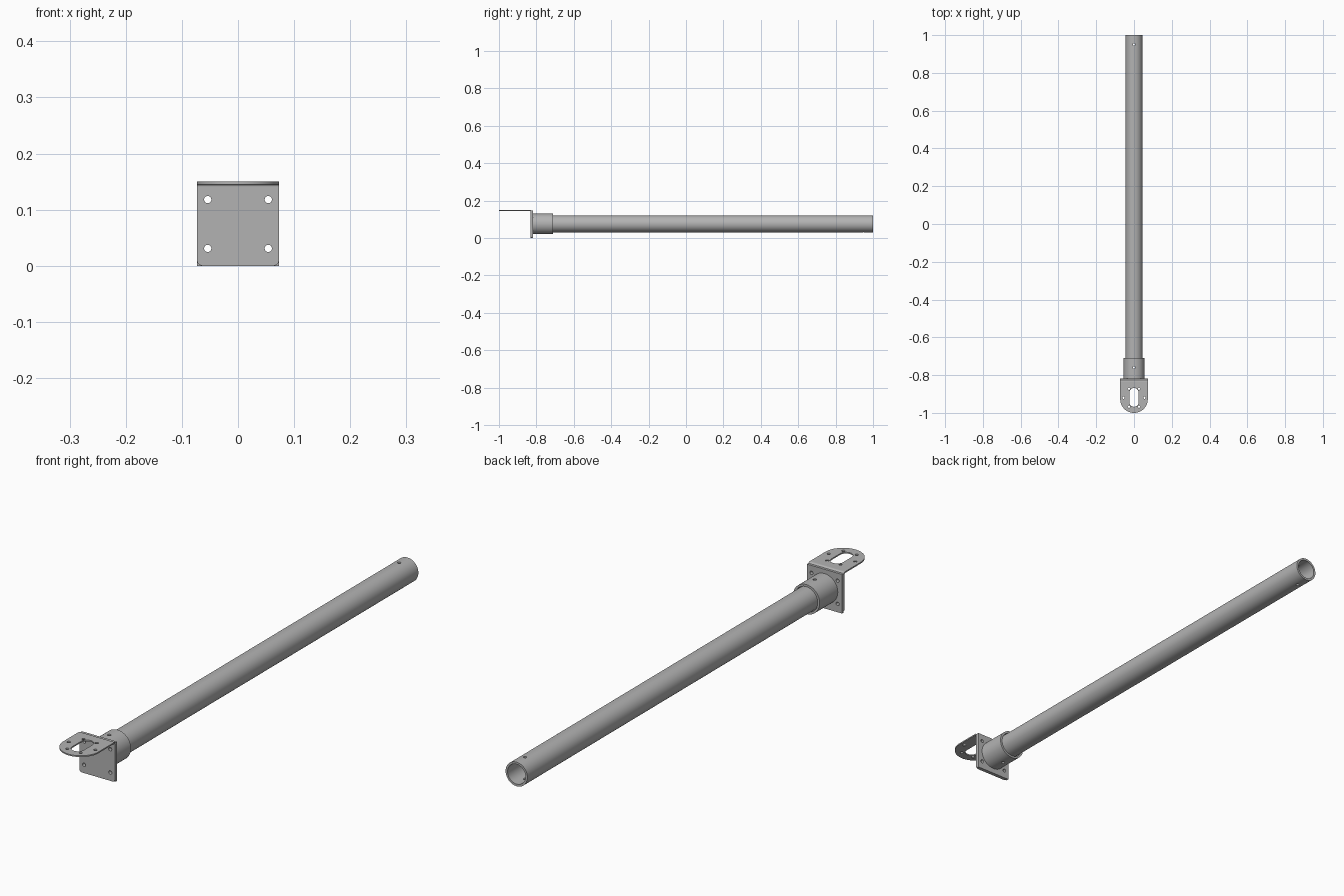
import bpy
import bmesh
from math import cos, sin, pi, radians
from mathutils import Matrix

cube = bpy.data.objects.get("Cube")
if cube:
    bpy.data.objects.remove(cube, do_unlink=True)

steel = bpy.data.materials.new("grey_steel")
steel.use_nodes = True
GREY = (0.45, 0.45, 0.45, 1)
steel.diffuse_color = GREY
steel.node_tree.nodes["Principled BSDF"].inputs["Base Color"].default_value = GREY

STAND = Matrix.Rotation(pi / 2, 4, "X")  # sheet outline (x, y) becomes (x, z)
FLAT = Matrix.Identity(4)
HALF = 0.073      # half width of the plates
SHEET = 0.005     # bracket sheet thickness
BEND = 0.009      # outer bend radius
AXIS = 0.075      # height of the tube axis
FACE = -0.826     # plane where bracket and flange meet


def arc(cx, cy, r, start, end, n=12):
    steps = [radians(start + (end - start) * i / n) for i in range(n + 1)]
    return [(cx + r * cos(a), cy + r * sin(a)) for a in steps]


def circle(cx, cy, r, n=24):
    return arc(cx, cy, r, 0, 360, n)[:-1]


def sheet(name, loops, thickness, turn, offset):
    """Extrude an outline with holes into a solid sheet."""
    curve = bpy.data.curves.new(name, "CURVE")
    curve.dimensions = "2D"
    curve.fill_mode = "BOTH"
    curve.extrude = thickness / 2
    for loop in loops:
        spline = curve.splines.new("POLY")
        spline.points.add(len(loop) - 1)
        for point, (x, y) in zip(spline.points, loop):
            point.co = (x, y, 0, 1)
        spline.use_cyclic_u = True
    temp = bpy.data.objects.new(name + "_outline", curve)
    bpy.context.collection.objects.link(temp)
    graph = bpy.context.evaluated_depsgraph_get()
    mesh = bpy.data.meshes.new_from_object(temp.evaluated_get(graph))
    bpy.data.objects.remove(temp, do_unlink=True)
    bm = bmesh.new()
    bm.from_mesh(mesh)
    bmesh.ops.remove_doubles(bm, verts=bm.verts, dist=0.00001)
    bmesh.ops.transform(bm, matrix=Matrix.Translation(offset) @ turn, verts=bm.verts)
    bmesh.ops.recalc_face_normals(bm, faces=bm.faces)
    bm.to_mesh(mesh)
    bm.free()
    mesh.materials.clear()
    mesh.materials.append(steel)
    obj = bpy.data.objects.new(name, mesh)
    bpy.context.collection.objects.link(obj)
    return obj


def smooth(obj):
    bpy.ops.object.select_all(action="DESELECT")
    obj.select_set(True)
    bpy.context.view_layer.objects.active = obj
    bpy.ops.object.shade_smooth_by_angle(angle=radians(30))


def pipe(name, outer, inner, start, end, pin_holes):
    """Hollow pipe along y with vertical pin holes drilled through."""
    rings = [circle(0, 0, outer, 48), circle(0, 0, inner, 48)]
    obj = sheet(name, rings, end - start, STAND, (0, (start + end) / 2, AXIS))
    for y in pin_holes:
        drill = sheet("drill", [circle(0, y, 0.006, 16)], 0.3, FLAT, (0, 0, AXIS))
        cut = obj.modifiers.new("pin_hole", "BOOLEAN")
        cut.operation = "DIFFERENCE"
        cut.solver = "EXACT"
        cut.object = drill
        smooth(obj)
        bpy.ops.object.modifier_apply(modifier=cut.name)
        bpy.data.objects.remove(drill, do_unlink=True)
    smooth(obj)
    return obj


# Top tongue of the bracket: rounded end, slot and six holes around it
MID = -0.92
tongue = [(HALF, FACE - BEND)] + arc(0, HALF - 1, HALF, 0, -180, 32) + [(-HALF, FACE - BEND)]
slot = arc(0, -0.892, 0.024, 0, 180) + arc(0, -0.944, 0.024, 180, 360)
ring = [circle(0.055 * cos(a), MID + 0.055 * sin(a), 0.006, 16)
        for a in (i * pi / 3 for i in range(6))]
smooth(sheet("bracket_tongue", [tongue, slot] + ring, SHEET, FLAT, (0, 0, 0.15 - SHEET / 2)))

# Upright face of the bracket, with rounded lower corners and bolt holes
bolts = [circle(x, z, 0.0065) for x in (-0.054, 0.054) for z in (0.031, 0.118)]
BEND_Z = 0.15 - BEND
corner = 0.01
upright = ([(HALF, BEND_Z), (-HALF, BEND_Z)]
           + arc(corner - HALF, corner, corner, 180, 270, 6)
           + arc(HALF - corner, corner, corner, 270, 360, 6))
smooth(sheet("bracket_upright", [upright] + bolts, SHEET, STAND, (0, FACE - SHEET / 2, 0)))

# Rounded bend joining tongue and upright
bend = arc(0, 0, BEND, 0, 90, 8) + arc(0, 0, BEND - SHEET, 90, 0, 8)
ACROSS = Matrix(((0, 0, 1, 0), (1, 0, 0, 0), (0, 1, 0, 0), (0, 0, 0, 1)))
smooth(sheet("bracket_bend", [bend], 2 * HALF, ACROSS, (0, FACE - BEND, BEND_Z)))

# Square flange bolted behind the upright
THICK = 0.009
square = [(-HALF, 0), (HALF, 0), (HALF, 2 * HALF), (-HALF, 2 * HALF)]
smooth(sheet("flange_plate", [square] + bolts, THICK, STAND, (0, FACE + THICK / 2, 0)))

# Collar socket and the long tube it holds
BACK = FACE + THICK
pipe("collar", 0.055, 0.047, BACK, -0.71, [-0.76])
pipe("long_tube", 0.045, 0.037, BACK, 1, [-0.76, 0.95])
